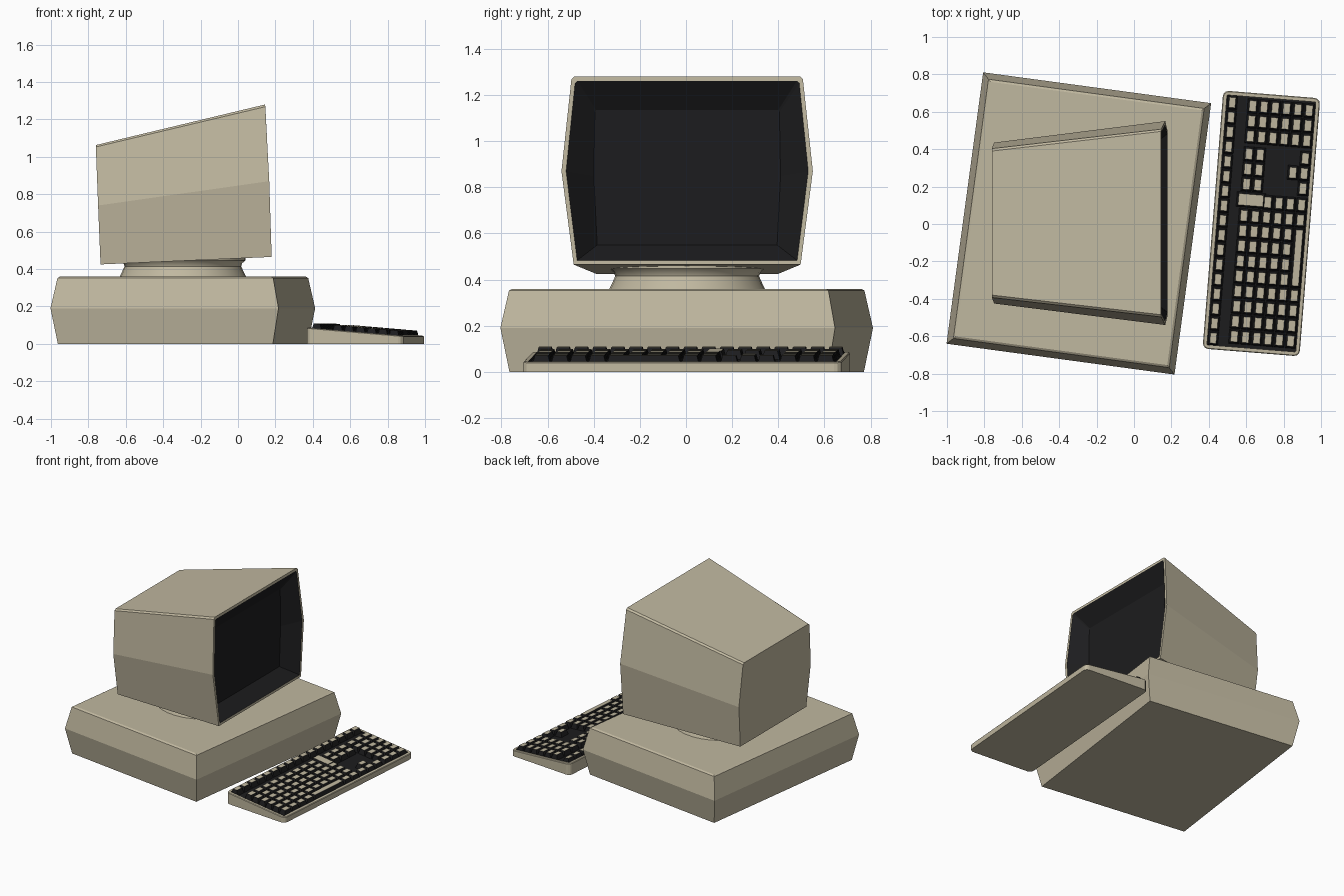
import bpy, bmesh, math
from mathutils import Matrix, Vector

if "Cube" in bpy.data.objects:
    bpy.data.objects.remove(bpy.data.objects["Cube"])


def material(name, rgb):
    m = bpy.data.materials.new(name)
    m.diffuse_color = (*rgb, 1)
    m.use_nodes = True
    m.node_tree.nodes["Principled BSDF"].inputs["Base Color"].default_value = m.diffuse_color
    return m


BEIGE = material("beige plastic", (0.53, 0.48, 0.35))
BLACK = material("black plastic", (0.012, 0.012, 0.013))


def finish(name, bm, matrix=Matrix()):
    bmesh.ops.recalc_face_normals(bm, faces=bm.faces[:])
    me = bpy.data.meshes.new(name)
    bm.to_mesh(me)
    bm.free()
    me.materials.append(BEIGE)
    me.materials.append(BLACK)
    ob = bpy.data.objects.new(name, me)
    ob.matrix_world = matrix
    bpy.context.collection.objects.link(ob)
    return ob


def loft(bm, rings, mats=None, end_mat=0):
    """Skin between matching closed rings and cap both ends."""
    vs = [[bm.verts.new(p) for p in r] for r in rings]
    n = len(rings[0])
    for k in range(len(vs) - 1):
        for i in range(n):
            j = (i + 1) % n
            f = bm.faces.new((vs[k][i], vs[k][j], vs[k + 1][j], vs[k + 1][i]))
            f.material_index = mats[k] if mats else 0
    bm.faces.new(vs[0][::-1])
    bm.faces.new(vs[-1]).material_index = end_mat


def rect(hx, hy, z):
    return [(-hx, -hy, z), (hx, -hy, z), (hx, hy, z), (-hx, hy, z)]


# computer case: box with sides bulging to a mid-height crease
bm = bmesh.new()
W, L = 0.615, 0.732
loft(bm, [rect(W - i, L - i, z) for i, z in
          ((0.035, 0), (0, 0.19), (0.033, 0.352), (0.045, 0.36))])
finish("computer_case", bm,
       Matrix.Translation((-0.295, 0.003, 0)) @ Matrix.Rotation(math.radians(-7.7), 4, 'Z'))

# swivel neck: revolved waisted profile
bm = bmesh.new()
N = 32
loft(bm, [[(r * math.cos(i * math.tau / N), r * math.sin(i * math.tau / N), z)
           for i in range(N)]
          for r, z in ((0.34, 0.355), (0.325, 0.385), (0.312, 0.415),
                       (0.318, 0.432), (0.335, 0.447), (0.335, 0.465))])
neck = finish("swivel_neck", bm, Matrix.Translation((-0.295, 0.005, 0)))
bpy.context.view_layer.objects.active = neck
neck.select_set(True)
bpy.ops.object.shade_smooth_by_angle(angle=math.radians(35))


# monitor: side profile rings of (x, half width, z), mirrored across y
def mirrored(half):
    return [(x, y, z) for x, y, z in half] + [(x, -y, z) for x, y, z in reversed(half)]


back = [(-0.76, 0.385, 1.063), (-0.76, 0.398, 1.053), (-0.748, 0.43, 0.74), (-0.735, 0.395, 0.425)]
front = [(0.145, 0.49, 1.28), (0.146, 0.502, 1.268), (0.167, 0.545, 0.87), (0.18, 0.492, 0.465)]
rim = [(0.146, 0.476, 1.262), (0.147, 0.486, 1.252), (0.166, 0.525, 0.87), (0.179, 0.477, 0.483)]
glass = [(0.07, 0.395, 1.135), (0.07, 0.4, 1.128), (0.07, 0.405, 0.85), (0.07, 0.39, 0.55)]
bm = bmesh.new()
loft(bm, [mirrored(r) for r in (back, front, rim, glass)], (0, 0, 1), 1)
finish("monitor", bm, Matrix.Translation((0, 0.005, 0)))

# keyboard: sloped tray with rounded corners and a dark recessed plate
KB = Matrix.Translation((0.681, 0.003, 0)) @ Matrix.Rotation(math.radians(-4.6), 4, 'Z')


def slope(u):
    return 0.065 - 0.085 * u


def rounded(hx, hy, r, dz):
    pts = []
    for c, (sx, sy) in enumerate(((1, 1), (-1, 1), (-1, -1), (1, -1))):
        for k in range(4):
            a = math.radians(90 * c + 30 * k)
            u = sx * (hx - r) + r * math.cos(a)
            v = sy * (hy - r) + r * math.sin(a)
            pts.append((u, v, 0 if dz is None else slope(u) + dz))
    return pts


bm = bmesh.new()
loft(bm, [rounded(0.26, 0.692, 0.03, None), rounded(0.26, 0.692, 0.03, -0.004),
          rounded(0.256, 0.688, 0.028, 0), rounded(0.238, 0.67, 0.006, 0),
          rounded(0.238, 0.67, 0.006, -0.012)], (0, 0, 0, 1), 1)
finish("keyboard_tray", bm, KB)

# keys: dark tapered blocks with beige tops
bm = bmesh.new()
PU, PV = 0.0605, 0.081


def key(u, v, lu=PU, lv=PV):
    def ring(inset, dz):
        hu, hv = lu / 2 - inset, lv / 2 - inset
        return [(u + a * hu, v + b * hv, slope(u + a * hu) + dz)
                for a, b in ((-1, -1), (1, -1), (1, 1), (-1, 1))]
    loft(bm, [ring(0.002, -0.012), ring(0.012, 0.025)], (1,), 0)


rows = [-0.096 + PU * i for i in range(6)]
for i in range(17):                                  # function keys
    key(-0.207, 0.632 - 0.079 * i, 0.058, 0.079)
for i, u in enumerate(rows):
    for c in range(3):                               # number pad
        key(u, 0.622 - PV * c)
    for c in range(3):                               # navigation and arrow keys
        if i < 2 or i == 5 or (i == 4 and c == 1):
            key(u, 0.365 - PV * c)
    if i >= 2:
        key(u, 0.115)
    for c in range(1, 10):                           # main block
        if i < 5 or c < 2 or c > 5:
            key(u, 0.115 - PV * c)
key(rows[0] + PU / 2, 0.12, PU * 2.6, 0.085)         # large key
key(rows[5], 0.115 - PV * 3.5, PU, PV * 4)           # space bar
finish("keys", bm, KB)
